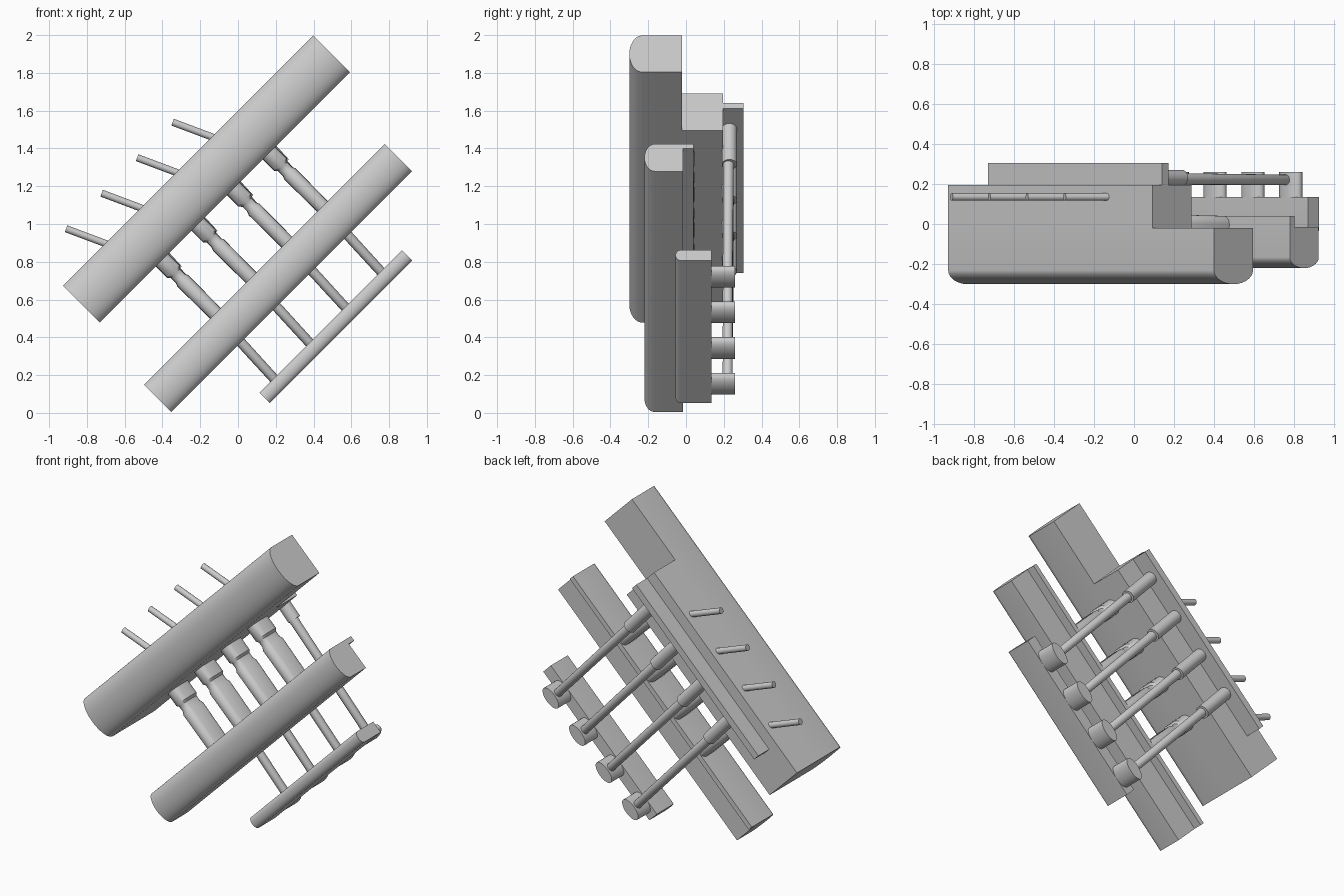
import bpy, bmesh, math
from mathutils import Vector

if "Cube" in bpy.data.objects:
    bpy.data.objects.remove(bpy.data.objects["Cube"])

R2 = math.sqrt(2)


def W(u, v, y):
    """Tilted frame: u runs along the bars, v runs down-right across them."""
    return Vector(((u + v) / R2, y, (u - v) / R2))


def loft(name, rings, angle=35):
    """Closed solid through a list of rings with equal point counts."""
    bm = bmesh.new()
    rows = [[bm.verts.new(p) for p in ring] for ring in rings]
    n = len(rows[0])
    for a, b in zip(rows, rows[1:]):
        for i in range(n):
            j = (i + 1) % n
            bm.faces.new((a[i], a[j], b[j], b[i]))
    bm.faces.new(rows[0])
    bm.faces.new(rows[-1])
    bmesh.ops.recalc_face_normals(bm, faces=bm.faces)
    me = bpy.data.meshes.new(name)
    bm.to_mesh(me)
    bm.free()
    ob = bpy.data.objects.new(name, me)
    bpy.context.collection.objects.link(ob)
    bpy.ops.object.select_all(action='DESELECT')
    ob.select_set(True)
    bpy.context.view_layer.objects.active = ob
    bpy.ops.object.shade_smooth_by_angle(angle=math.radians(angle))
    return ob


def prism(name, profile, u0, u1):
    """Extrude a (v, y) profile along u."""
    return loft(name, [[W(u, v, y) for v, y in profile] for u in (u0, u1)])


def rect(v0, v1, y0, y1):
    return [(v0, y0), (v1, y0), (v1, y1), (v0, y1)]


def round_front(v0, v1, y_tip, y_shoulder, y_back):
    """Flat-backed profile with a half-ellipse front."""
    c, r, d = (v0 + v1) / 2, (v1 - v0) / 2, y_shoulder - y_tip
    n = 24
    arc = [(c - r * math.cos(math.pi * i / n),
            y_shoulder - d * math.sin(math.pi * i / n)) for i in range(n + 1)]
    return arc + [(v1, y_back), (v0, y_back)]


def turned(name, p, q, stations, n=20):
    """Round rod from p to q; stations are (fraction, radius)."""
    d = (q - p).normalized()
    s = Vector((0, 1, 0))
    t = d.cross(s).normalized()
    s = t.cross(d)
    rings = [[p.lerp(q, f) + r * (s * math.cos(2 * math.pi * i / n) +
                                  t * math.sin(2 * math.pi * i / n))
              for i in range(n)] for f, r in stations]
    return loft(name, rings)


# Large upper bar with its shorter back block and narrow rear rail
prism("upper_bar", round_front(-1.131, -0.856, -0.30, -0.23, -0.02), -0.18, 1.695)
prism("upper_back_block", rect(-1.131, -0.856, -0.02, 0.195), -0.18, 1.26)
prism("rear_rail", rect(-1.061, -1.018, 0.195, 0.305), 0.03, 1.26)

# Middle bar with its thin rear ridge
prism("middle_bar", round_front(-0.457, -0.253, -0.22, -0.165, -0.015), -0.246, 1.556)
prism("middle_ridge", rect(-0.457, -0.425, -0.015, 0.04), -0.246, 1.556)

# Small lower bar
prism("lower_bar", round_front(0.005, 0.081, -0.055, -0.03, 0.135), 0.155, 1.223)

for k in range(4):
    u = 0.298 + 0.267 * k       # at the upper end
    ue = 0.262 + 0.267 * k      # at the lower end

    # Long rod with thick sleeve at the rear rail
    turned(f"sleeve_{k}", W(u + 0.012, -1.018, 0.23), W(u, -0.76, 0.23),
           [(0, 0.04), (1, 0.04)])
    turned(f"rod_{k}", W(u, -0.77, 0.225), W(ue, 0.03, 0.22),
           [(0, 0.03), (0.06, 0.028), (0.98, 0.026), (1, 0.018)])

    # Connector between upper and middle bars: collar, neck and body
    rings = []
    for v, hw, y0, y1 in ((-0.87, .048, -.12, .045), (-0.77, .048, -.12, .045),
                          (-0.755, .034, -.11, .035), (-0.72, .034, -.11, .035),
                          (-0.70, .042, -.12, .045), (-0.44, .040, -.12, .04)):
        cy, hy = (y0 + y1) / 2, (y1 - y0) / 2
        ring = []
        for i in range(24):
            a = 2 * math.pi * i / 24
            ring.append(W(u - 0.01 + hw * math.cos(a), v,
                          cy + (hy - hw) * (1 if math.sin(a) >= 0 else -1)
                          + hw * math.sin(a)))
        rings.append(ring)
    loft(f"connector_{k}", rings)

    # Rounded post behind the lower bar
    loft(f"post_{k}", [[W(ue + 0.072 * math.cos(2 * math.pi * i / 24),
                          0.043 + 0.038 * math.sin(2 * math.pi * i / 24), y)
                        for i in range(24)] for y in (0.13, 0.26)])

    # Slanted pin on the outer side of the upper bar
    x, z = -0.91 + 0.188 * k, 0.975 + 0.188 * k
    turned(f"pin_{k}", Vector((x, 0.135, z)), Vector((x + 0.28, 0.135, z - 0.105)),
           [(0, 0.019), (1, 0.019)], 16)
